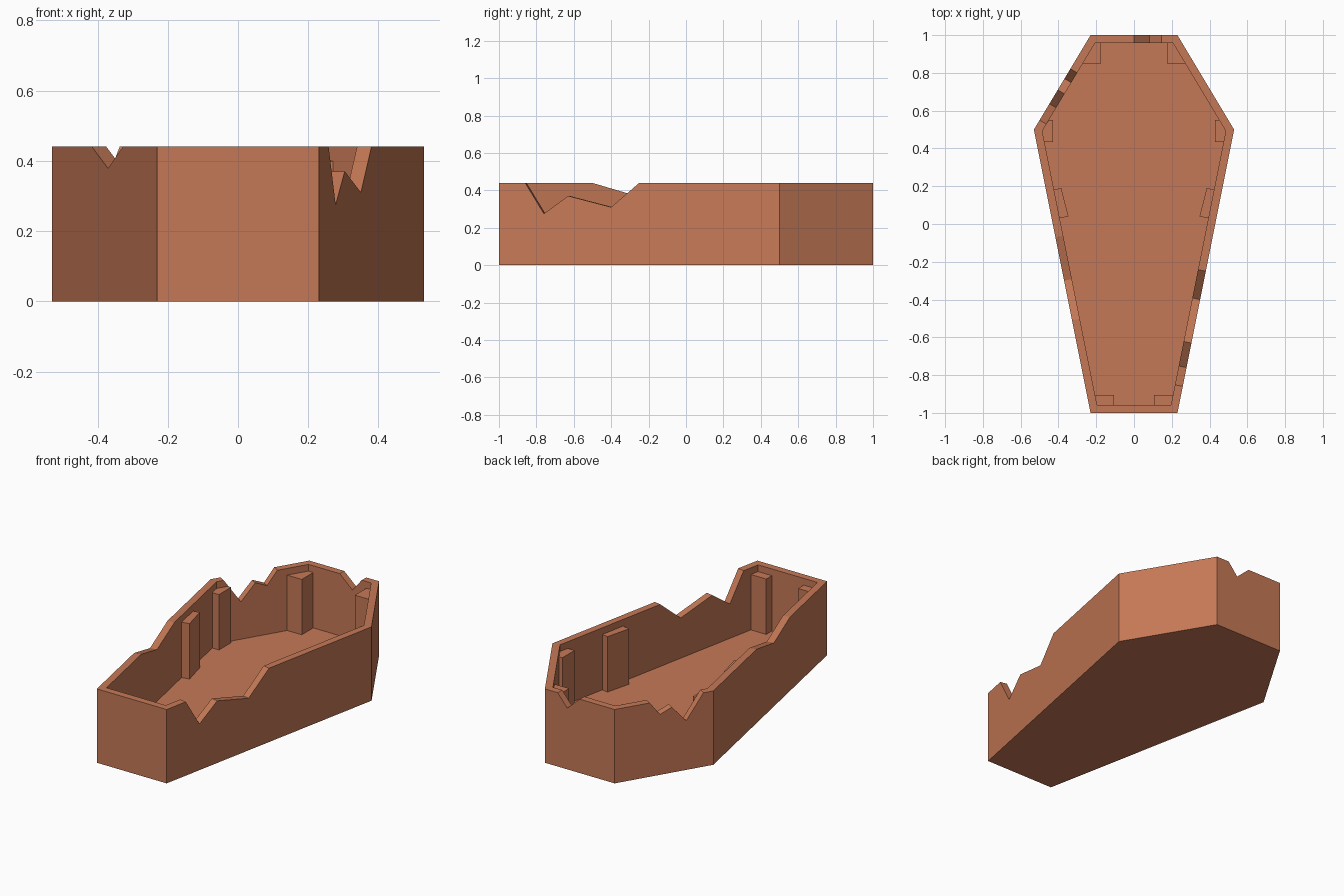
import bpy, bmesh
from mathutils import Vector

if "Cube" in bpy.data.objects:
    bpy.data.objects.remove(bpy.data.objects["Cube"])

WALL, FLOOR, TOP = 0.042, 0.07, 0.44
clay = bpy.data.materials.new("terracotta")
clay.diffuse_color = (0.56, 0.19, 0.093, 1)
clay.use_nodes = True
clay.node_tree.nodes["Principled BSDF"].inputs["Base Color"].default_value = clay.diffuse_color


def add_object(name, bm):
    bmesh.ops.recalc_face_normals(bm, faces=bm.faces)
    mesh = bpy.data.meshes.new(name)
    bm.to_mesh(mesh)
    bm.free()
    mesh.materials.append(clay)
    ob = bpy.data.objects.new(name, mesh)
    bpy.context.collection.objects.link(ob)
    return ob


# Six-sided outline, counter-clockwise from front left
outline = [Vector(p) for p in [(-0.23, -1), (0.23, -1), (0.53, 0.5),
                               (0.23, 1), (-0.23, 1), (-0.53, 0.5)]]
# Broken rim: per wall, (position of the notch points along an axis, height)
# axis 0 = measured by x, axis 1 = measured by y
notches = {
    1: (1, [(-0.86, TOP), (-0.76, 0.275), (-0.63, 0.37), (-0.40, 0.31), (-0.25, TOP)]),
    3: (0, [(0.145, TOP), (0.083, 0.365), (0.0, TOP)]),
    4: (1, [(0.822, TOP), (0.77, 0.36), (0.71, 0.39), (0.637, 0.293), (0.55, TOP)]),
    5: (1, [(-0.07, TOP), (-0.30, 0.378), (-0.51, TOP)]),
}


def inward(i):
    d = (outline[(i + 1) % 6] - outline[i % 6]).normalized()
    return Vector((-d.y, d.x))


def mitre(i):
    a, b = inward(i - 1), inward(i)
    return outline[i] + (a + b) * WALL / (1 + a.dot(b))


# Hollow box: outer walls, jagged rim, inner walls, floor
bm = bmesh.new()
out_low = [bm.verts.new((*p, 0)) for p in outline]
in_low = [bm.verts.new((*mitre(i), FLOOR)) for i in range(6)]
out_top = [bm.verts.new((*p, TOP)) for p in outline]
in_top = [bm.verts.new((*mitre(i), TOP)) for i in range(6)]
bm.faces.new(out_low[::-1])
bm.faces.new(in_low)
for i in range(6):
    j = (i + 1) % 6
    a, b = outline[i], outline[j]
    outer, inner = [out_top[i]], [in_top[i]]
    axis, points = notches.get(i, (0, []))
    for pos, z in points:
        p = a.lerp(b, (pos - a[axis]) / (b[axis] - a[axis]))
        outer.append(bm.verts.new((*p, z)))
        inner.append(bm.verts.new((*(p + inward(i) * WALL), z)))
    outer.append(out_top[j])
    inner.append(in_top[j])
    bm.faces.new([out_low[i], out_low[j]] + outer[::-1])
    bm.faces.new([in_low[j], in_low[i]] + inner)
    for k in range(len(outer) - 1):
        bm.faces.new([outer[k], outer[k + 1], inner[k + 1], inner[k]])
add_object("coffin_box", bm)

# Inner posts, footprints for the left side, mirrored to the right
posts = {
    "front_post": [(-0.105, -0.905), (-0.22, -0.905), (-0.215, -0.975), (-0.105, -0.975)],
    "middle_post": [(-0.347, 0.04), (-0.385, 0.19), (-0.44, 0.179), (-0.41, 0.027)],
    "shoulder_post": [(-0.43, 0.435), (-0.43, 0.55), (-0.478, 0.55), (-0.505, 0.5), (-0.49, 0.435)],
    "back_post": [(-0.175, 0.85), (-0.175, 0.975), (-0.235, 0.975), (-0.30, 0.85)],
}
for name, foot in posts.items():
    for side, s in (("left", 1), ("right", -1)):
        bm = bmesh.new()
        low = [bm.verts.new((x * s, y, FLOOR - 0.01)) for x, y in foot]
        high = [bm.verts.new((x * s, y, 0.40)) for x, y in foot]
        bm.faces.new(low)
        bm.faces.new(high)
        n = len(foot)
        for k in range(n):
            m = (k + 1) % n
            bm.faces.new([low[k], low[m], high[m], high[k]])
        add_object(f"{name}_{side}", bm)
